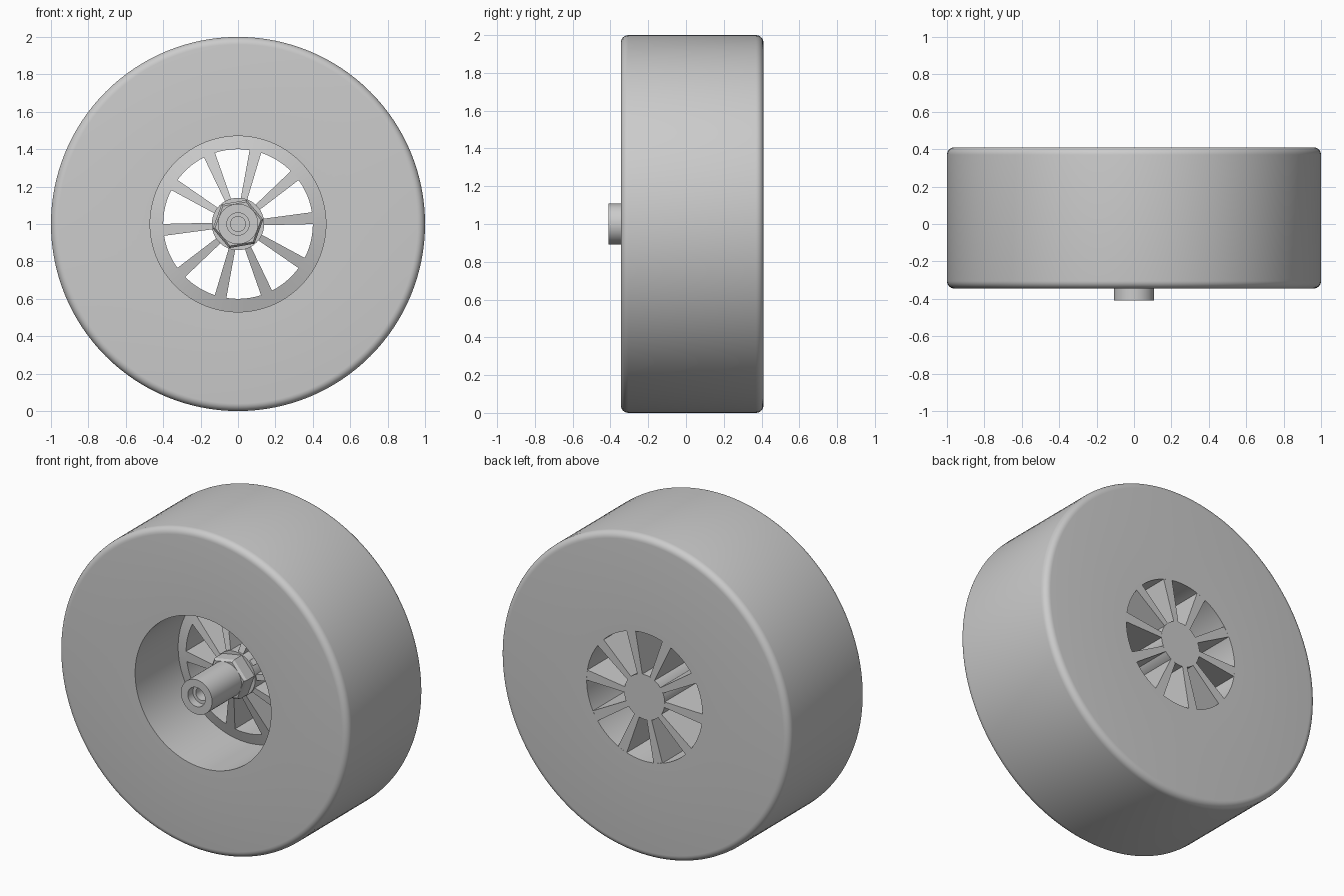
import bpy, bmesh, math

if "Cube" in bpy.data.objects:
    bpy.data.objects.remove(bpy.data.objects["Cube"])

grey = bpy.data.materials.new("plain grey")
grey.diffuse_color = (0.6, 0.6, 0.6, 1)
grey.use_nodes = True
grey.node_tree.nodes["Principled BSDF"].inputs["Base Color"].default_value = grey.diffuse_color


def finish(name, bm, angle=30):
    """Weld, orient and smooth a bmesh, keeping hard edges sharp."""
    bmesh.ops.remove_doubles(bm, verts=bm.verts, dist=1e-5)
    bmesh.ops.recalc_face_normals(bm, faces=bm.faces)
    for f in bm.faces:
        f.smooth = True
    for e in bm.edges:
        e.smooth = e.calc_face_angle(0) < math.radians(angle)
    me = bpy.data.meshes.new(name)
    bm.to_mesh(me)
    bm.free()
    me.materials.append(grey)
    ob = bpy.data.objects.new(name, me)
    bpy.context.collection.objects.link(ob)
    return ob


def lathe(name, profile, sides, closed=False, turn=0.0):
    """Spin (radius, y) points around the wheel axis at z = 1."""
    bm = bmesh.new()
    rings = []
    for r, y in profile:
        ring = []
        for i in range(sides):
            a = 2 * math.pi * i / sides + turn
            ring.append(bm.verts.new((r * math.cos(a), y, 1 + r * math.sin(a))))
        rings.append(ring)
    pairs = list(zip(rings, rings[1:]))
    if closed:
        pairs.append((rings[-1], rings[0]))
    for p, q in pairs:
        for i in range(sides):
            j = (i + 1) % sides
            bm.faces.new((p[i], p[j], q[j], q[i]))
    bmesh.ops.remove_doubles(bm, verts=bm.verts, dist=1e-5)
    return finish(name, bm)


def dish(r):
    """Front surface of the dished wheel centre."""
    return 0.08 - (0.47 - r) * 0.3


FRONT, BACK, B = -0.345, 0.41, 0.04

# tire with rounded shoulders, deep front well and rear rim ring
arc = [math.radians(15 * k) for k in range(7)]
shoulder_f = [(1 - B + B * math.sin(a), FRONT + B - B * math.cos(a)) for a in arc]
shoulder_b = [(1 - B + B * math.cos(a), BACK - B + B * math.sin(a)) for a in arc]
lathe("tire_and_rim", [(0.47, FRONT)] + shoulder_f + shoulder_b +
      [(0.40, BACK), (0.40, dish(0.40)), (0.47, dish(0.47))], 128, closed=True)

# ten tapered spokes, dished in front and flat behind
for k in range(10):
    a = math.radians(4.5 + 36 * k)
    bm = bmesh.new()
    layers = []
    for back in (False, True):
        layer = []
        for r, w in ((0.13, -0.017), (0.402, -0.032), (0.402, 0.032), (0.13, 0.017)):
            layer.append(bm.verts.new((r * math.cos(a) - w * math.sin(a),
                                       BACK - 0.0005 if back else dish(r),
                                       1 + r * math.sin(a) + w * math.cos(a))))
        layers.append(layer)
    f, b = layers
    bm.faces.new(f)
    bm.faces.new(b)
    for i in range(4):
        j = (i + 1) % 4
        bm.faces.new((f[i], f[j], b[j], b[i]))
    finish("spoke_%02d" % (k + 1), bm)

# round hub
lathe("hub", [(0, -0.03), (0.14, -0.03), (0.14, BACK), (0, BACK)], 64)

# six sided nut
lathe("hub_nut", [(0, -0.12), (0.125, -0.12), (0.137, -0.105), (0.137, -0.02), (0, -0.02)],
      6, turn=math.radians(10))

# axle sleeve with stepped bore
lathe("axle_sleeve", [(0, -0.28), (0.04, -0.28), (0.04, -0.36), (0.06, -0.36), (0.06, -0.41),
                      (0.108, -0.41), (0.108, -0.10), (0, -0.10)], 48)
